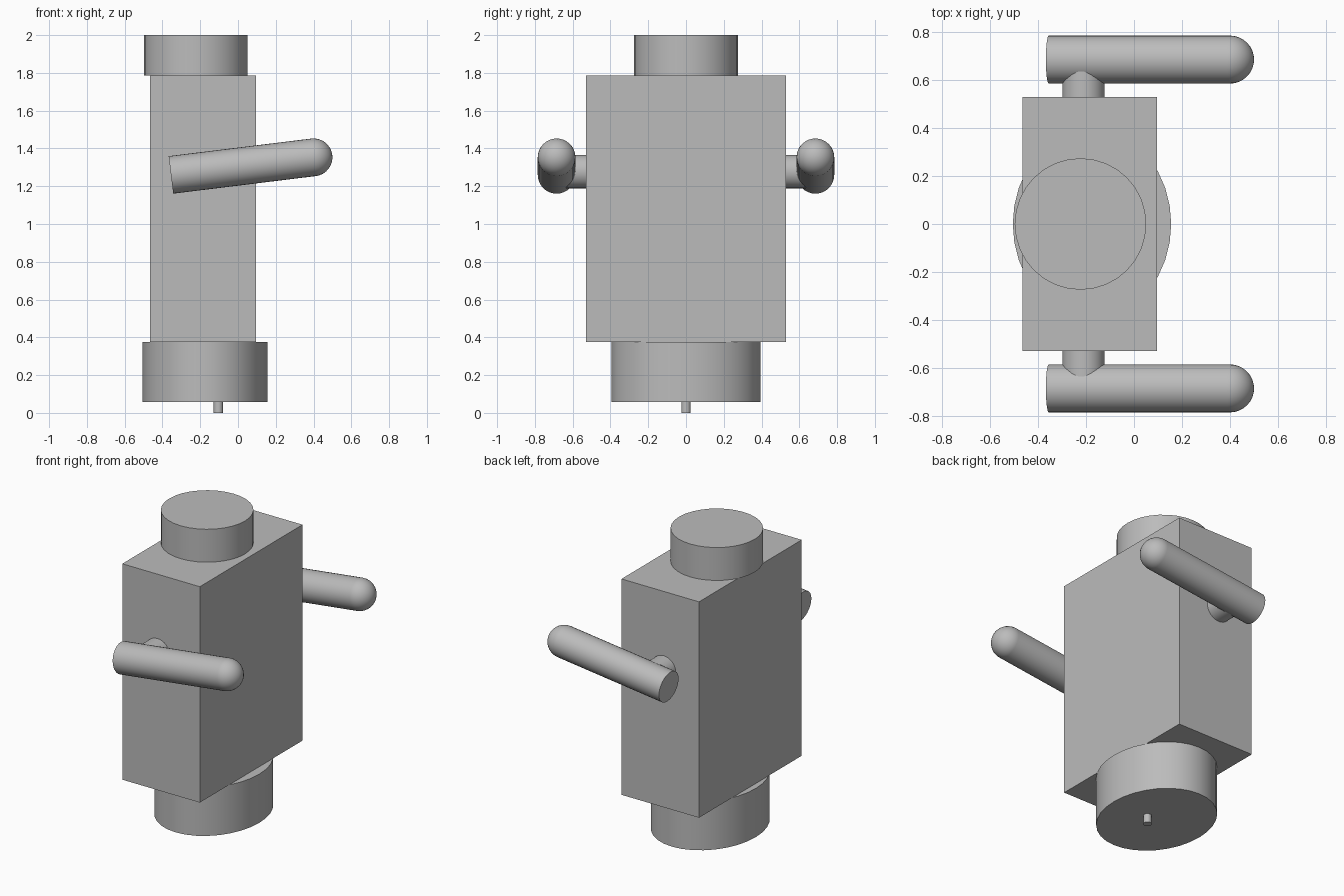
import bpy, math
from mathutils import Vector

cube = bpy.data.objects.get("Cube")
if cube:
    bpy.data.objects.remove(cube, do_unlink=True)

# Single plain grey finish
grey = bpy.data.materials.new("plain_grey")
grey.use_nodes = True
colour = (0.5, 0.5, 0.5, 1)
grey.diffuse_color = colour
grey.node_tree.nodes["Principled BSDF"].inputs["Base Color"].default_value = colour


def finish(name, smooth=True):
    obj = bpy.context.object
    obj.name = name
    obj.data.materials.append(grey)
    if smooth:
        bpy.ops.object.shade_smooth_by_angle(angle=math.radians(35))
    return obj


def rod(name, start, end, radius, sides=32):
    """Capped cylinder between two points."""
    a, b = Vector(start), Vector(end)
    bpy.ops.mesh.primitive_cylinder_add(
        vertices=sides, radius=radius, depth=(b - a).length, location=(a + b) / 2,
        rotation=(b - a).to_track_quat('Z', 'Y').to_euler())
    return finish(name)


# Torso block
bpy.ops.mesh.primitive_cube_add(size=1, location=(-0.185, 0, 1.08))
bpy.context.object.scale = (0.56, 1.06, 1.41)
finish("torso", smooth=False)

# Head disc, oval base and small pin underneath
rod("head", (-0.223, 0, 1.785), (-0.223, 0, 2), 0.274)
base = rod("base", (-0.175, 0, 0.057), (-0.175, 0, 0.375), 1)
base.scale = (0.33, 0.395, 1)
rod("pin", (-0.104, 0, 0), (-0.104, 0, 0.06), 0.025, 16)

# Arms: shoulder peg, round bar with a flat rear end and a domed front end
for side, y in (("left", 0.685), ("right", -0.685)):
    rod(side + "_shoulder", (-0.21, y * 0.75, 1.277), (-0.21, y * 0.97, 1.277), 0.088)
    elbow, hand = Vector((-0.355, y, 1.26)), Vector((0.4, y, 1.353))
    rod(side + "_arm", elbow, hand, 0.1)
    bpy.ops.mesh.primitive_uv_sphere_add(
        segments=32, ring_count=16, radius=0.1, location=hand,
        rotation=(hand - elbow).to_track_quat('Z', 'Y').to_euler())
    finish(side + "_hand")
